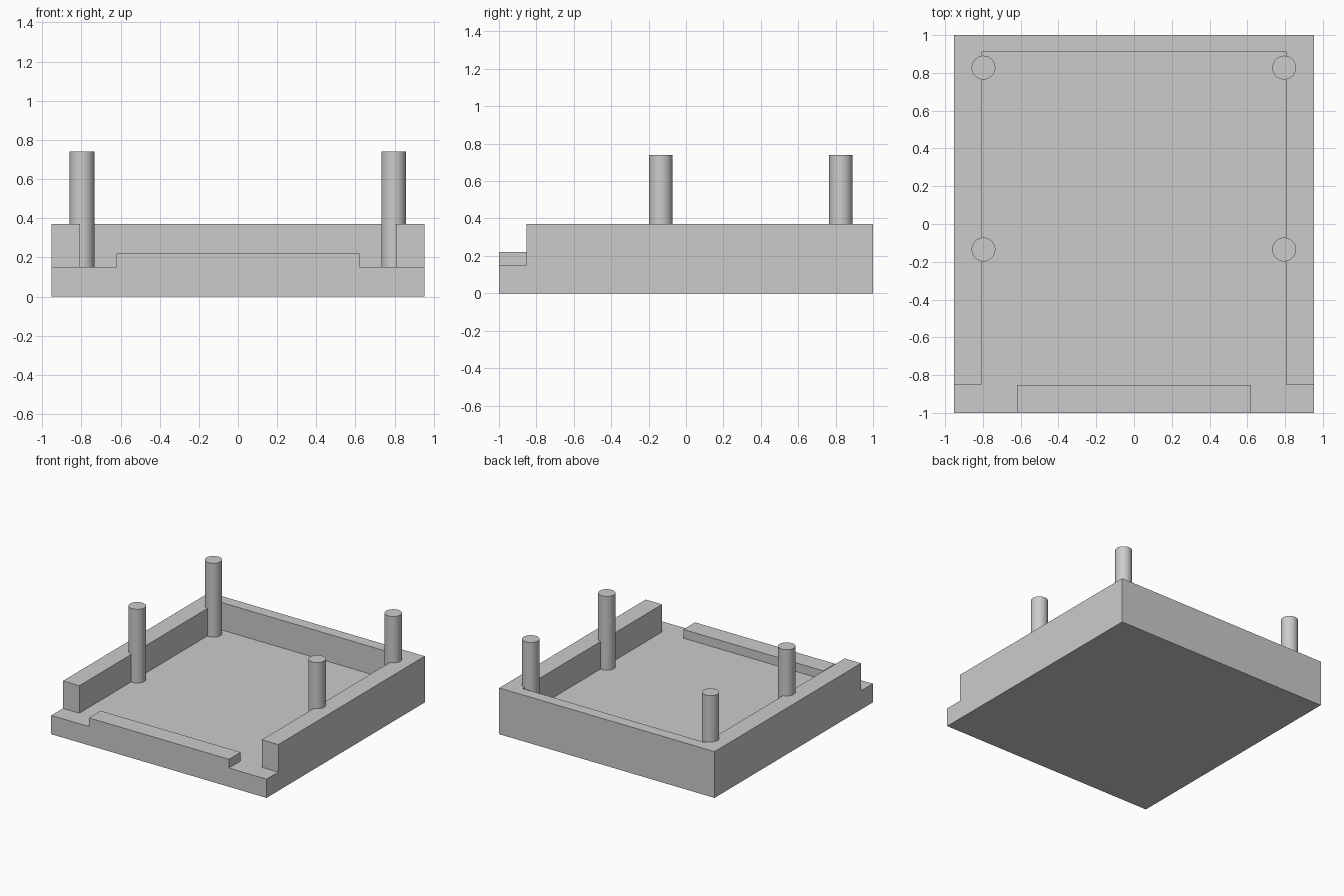
import bpy

old = bpy.data.objects.get("Cube")
if old:
    bpy.data.objects.remove(old, do_unlink=True)

# One grey for the whole model
grey = bpy.data.materials.new("light_grey")
grey.use_nodes = True
colour = (0.6, 0.6, 0.6, 1)
grey.diffuse_color = colour
grey.node_tree.nodes["Principled BSDF"].inputs["Base Color"].default_value = colour

HALF_X, HALF_Y = 0.953, 1.0
FLOOR, RIM, LIP, POST_TOP = 0.15, 0.37, 0.22, 0.74
INNER_X, INNER_BACK, WALL_FRONT = 0.808, 0.91, -0.852


def box(name, low, high):
    """Axis-aligned box between two corners."""
    bpy.ops.mesh.primitive_cube_add(size=1)
    obj = bpy.context.object
    obj.name = name
    for v in obj.data.vertices:
        v.co = [(h if c > 0 else l) for c, l, h in zip(v.co, low, high)]
    obj.data.materials.append(grey)
    return obj


def combine(target, tool, operation):
    """Apply a boolean and discard the tool."""
    mod = target.modifiers.new("Boolean", "BOOLEAN")
    mod.object, mod.operation, mod.solver = tool, operation, "EXACT"
    bpy.context.view_layer.objects.active = target
    bpy.ops.object.modifier_apply(modifier=mod.name)
    bpy.data.objects.remove(tool, do_unlink=True)


# Tray: solid block, hollowed out, front cut down to floor level
tray = box("tray", (-HALF_X, -HALF_Y, 0), (HALF_X, HALF_Y, RIM))
pocket = box("pocket_cutter", (-INNER_X, -1.2, FLOOR), (INNER_X, INNER_BACK, 1))
combine(tray, pocket, "DIFFERENCE")
step = box("front_step_cutter", (-1.2, -1.3, FLOOR), (1.2, WALL_FRONT, 1.1))
combine(tray, step, "DIFFERENCE")

# Low lip along the front edge, flush with the tray face
lip = box("front_lip", (-0.62, -HALF_Y, FLOOR / 2), (0.62, WALL_FRONT, LIP))
combine(tray, lip, "UNION")

# Four round posts standing on the floor
for side, x in (("left", 0.795), ("right", -0.797)):
    for place, y in (("front", -0.135), ("back", 0.828)):
        bpy.ops.mesh.primitive_cylinder_add(
            vertices=48, radius=0.063, depth=POST_TOP - FLOOR,
            location=(x, y, (POST_TOP + FLOOR) / 2))
        post = bpy.context.object
        post.name = f"{place}_{side}_post"
        post.data.materials.append(grey)
        bpy.ops.object.shade_smooth_by_angle()
